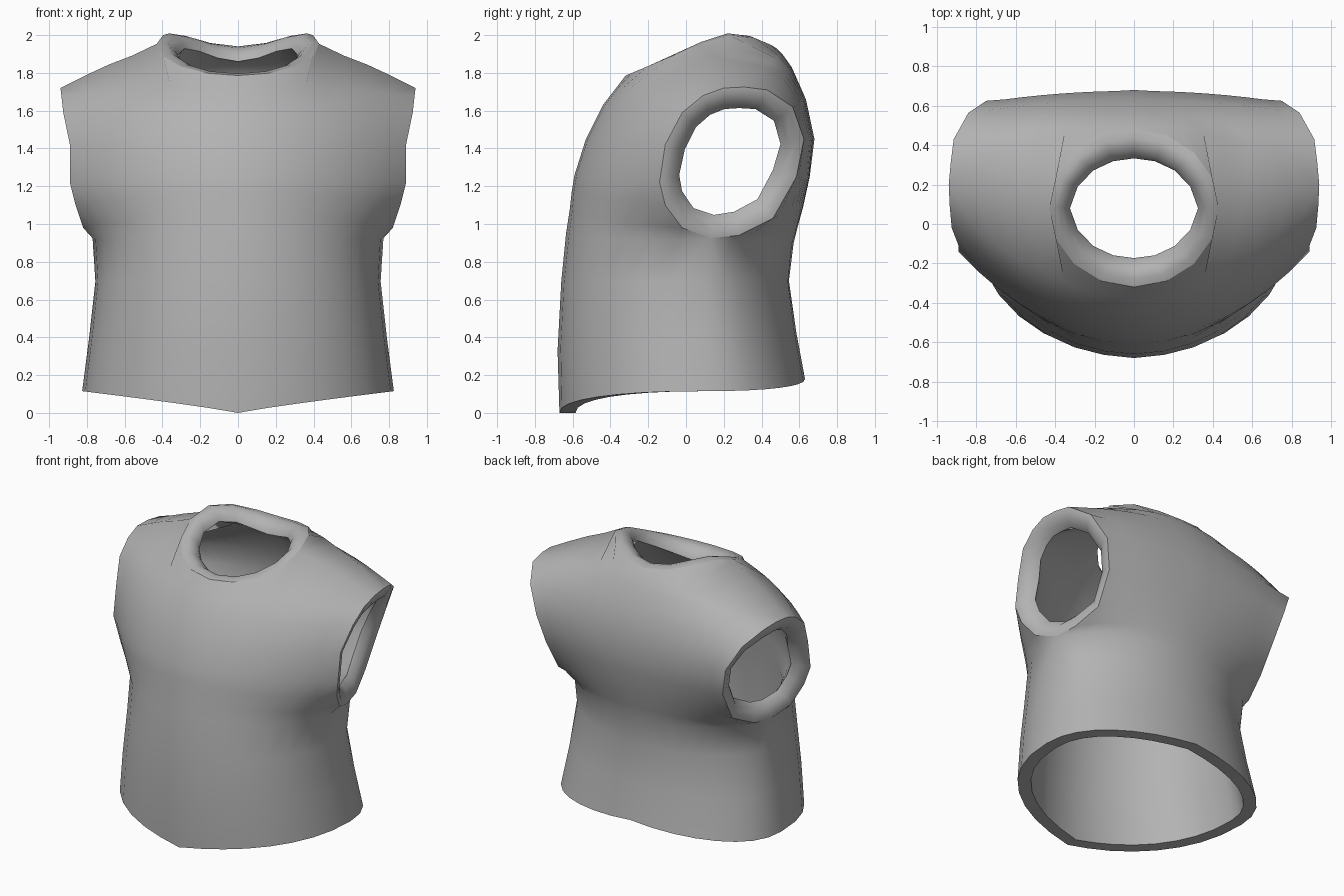
import bpy, bmesh, math
from mathutils import Vector

if "Cube" in bpy.data.objects:
    bpy.data.objects.remove(bpy.data.objects["Cube"], do_unlink=True)

COLS, NECK = 8, 4          # columns from centre to side, and how many meet the neck
ARM = 3                    # first cross-section that touches the armhole
THICK = .085               # padding between shell and lining

cloth = bpy.data.materials.new("grey_cloth")
cloth.use_nodes = True
GREY = (0.45, 0.45, 0.45, 1)
cloth.diffuse_color = GREY
cloth.node_tree.nodes["Principled BSDF"].inputs["Base Color"].default_value = GREY

# Cross-sections, hem to shoulder: side x, side y, side z, centre y, centre z, flatness
FRONT = [
    (.825, .10, .115, -.67, .00, .88), (.79, .10, .40, -.68, .33, .85),
    (.755, .10, .70, -.66, .70, .85), (.77, .13, .925, -.635, .95, .95),
    (.82, -.02, .98, -.615, 1.08, 1.3), (.86, -.11, 1.1, -.605, 1.17, 1.65),
    (.89, -.14, 1.22, -.59, 1.26, 1.85), (.89, -.11, 1.42, -.53, 1.45, 1.9),
    (.925, -.02, 1.59, -.44, 1.63, 2), (.935, .09, 1.68, -.37, 1.72, 2)]
BACK = [
    (.825, .10, .115, .63, .18, .88), (.79, .10, .40, .585, .42, 1.05),
    (.755, .10, .70, .545, .70, 1.25), (.77, .13, .925, .57, .90, 1.3),
    (.74, .28, .94, .59, .98, 1.4), (.69, .46, 1.03, .62, 1.09, 1.7),
    (.70, .585, 1.25, .655, 1.25, 2), (.75, .625, 1.45, .68, 1.45, 2),
    (.84, .565, 1.62, .635, 1.66, 2), (.915, .43, 1.71, .56, 1.83, 2),
    (.93, .31, 1.725, .51, 1.90, 2)]


def section(x, side_y, side_z, mid_y, mid_z, flat):
    """Half cross-section from the centre line to the side."""
    points = []
    for i in range(COLS + 1):
        u = i / COLS
        s = math.sin(u * math.pi / 2)
        s += (u - s) * max(0, flat - 1)
        bow = 1 - max(0, 1 - s * s) ** (flat / 2)
        points.append(Vector((x * s, mid_y + (side_y - mid_y) * bow,
                              mid_z + (side_z - mid_z) * s ** flat)))
    return points


def neck_arc(sign):
    """Quarter of the neckline, from the centre to the shoulder."""
    points = []
    for i in range(NECK + 1):
        a = i / NECK * math.pi / 2
        y = .08 + sign * .4 * math.cos(a)
        z = 1.79 + .42 * (y + .31) - 1.48 * max(0, y - .12) ** 2
        points.append(Vector((.43 * math.sin(a), y, z)))
    return points


def with_shoulder(neck, tip):
    """Neckline followed by a slightly bowed shoulder seam."""
    steps = COLS - NECK
    seam = []
    for k in range(1, steps + 1):
        p = neck[-1].lerp(tip, k / steps)
        p.z += .02 * math.sin(math.pi * k / steps)
        seam.append(p)
    return neck + seam


def lining(rows, sign, arm, neck):
    """Inner wall that ends on the inner edges of the rims."""
    wall = []
    for i, (x, side_y, side_z, mid_y, mid_z, flat) in enumerate(rows):
        edge = (x - THICK, side_y, side_z) if i < ARM else arm[i - ARM]
        drop = .05 if mid_z > 1.5 else 0
        wall.append(section(*edge, mid_y - sign * THICK, mid_z - drop, flat))
    return wall + [with_shoulder(neck, arm[-1])]


def make_object(name, grids, facing, closed=False, relax=0):
    """Skin grids of points, mirror them and orient the faces by a rule."""
    bm = bmesh.new()
    for grid in grids:
        rows = [[bm.verts.new(p) for p in row] for row in grid]
        for a, b in zip(rows, rows[1:]):
            count = len(a) if closed else len(a) - 1
            for i in range(count):
                j = (i + 1) % len(a)
                bm.faces.new((a[i], a[j], b[j], b[i]))
    bmesh.ops.remove_doubles(bm, verts=bm.verts, dist=.0005)
    inner = [v for v in bm.verts if not v.is_boundary]
    bmesh.ops.smooth_vert(bm, verts=inner, factor=relax, use_axis_x=True,
                          use_axis_y=True, use_axis_z=True)
    bmesh.ops.recalc_face_normals(bm, faces=bm.faces)
    if sum(f.normal.dot(facing(f)) for f in bm.faces) < 0:
        bmesh.ops.reverse_faces(bm, faces=bm.faces)
    mesh = bpy.data.meshes.new(name)
    bm.to_mesh(mesh)
    bm.free()
    mesh.materials.append(cloth)
    obj = bpy.data.objects.new(name, mesh)
    bpy.context.collection.objects.link(obj)
    bpy.ops.object.select_all(action="DESELECT")
    obj.select_set(True)
    bpy.context.view_layer.objects.active = obj
    bpy.ops.object.shade_smooth_by_angle(angle=math.radians(65))
    mirror = obj.modifiers.new("Mirror", "MIRROR")
    mirror.use_clip = True


def rim(name, loop, centre, axis, steps, closed=False, depth=0):
    """Band turned in from an opening; steps are (inward, outward along axis).
    Depth widens the band towards the front and back. Returns the inner edge."""
    axis = Vector(axis).normalized()
    rings = [loop]
    for inward, out in steps:
        ring = []
        for p in loop:
            d = Vector(centre) - p
            d -= axis * d.dot(axis)
            d.normalize()
            ring.append(p + d * inward * (1 + depth * abs(d.y)) + axis * out)
        rings.append(ring)
    make_object(name, [rings], lambda f: axis, closed)
    return rings[-1]


def outward(face):
    return face.calc_center_median() - Vector((0, .05, 1))


# Torso shell
tip = Vector((.94, .2, 1.72))
front = [section(*r) for r in FRONT] + [with_shoulder(neck_arc(-1), tip)]
back = [section(*r) for r in BACK] + [with_shoulder(neck_arc(1), tip)]
make_object("vest_body", [front, back], outward, relax=.25)

# Collar
neck_edge = rim("neck_rim", neck_arc(-1) + neck_arc(1)[:NECK][::-1],
                (0, .08, 1.9), (0, 0, 1),
                [(.03, .01), (.06, .002), (.095, -.035), (.105, -.07)], depth=.4)

# Armholes
armhole = [r[-1] for r in front[ARM:]] + [r[-1] for r in back[ARM + 1:-1]][::-1]
arm_edge = rim("armhole_rim", armhole, (.85, .24, 1.33), (1, .15, -.1),
               [(.03, .0), (.085, -.025), (.12, -.07)], closed=True)

# Lining
turn = len(front) - ARM
lining_front = lining(FRONT, -1, arm_edge[:turn], neck_edge[:NECK + 1])
lining_back = lining(BACK, 1, arm_edge[:1] + arm_edge[turn - 1:][::-1],
                     neck_edge[NECK:][::-1])
make_object("vest_lining", [lining_front, lining_back],
            lambda f: -outward(f), relax=.25)

# Bottom hem
make_object("hem_rim", [[front[0], lining_front[0]], [back[0], lining_back[0]]],
            lambda f: Vector((0, 0, -1)))
